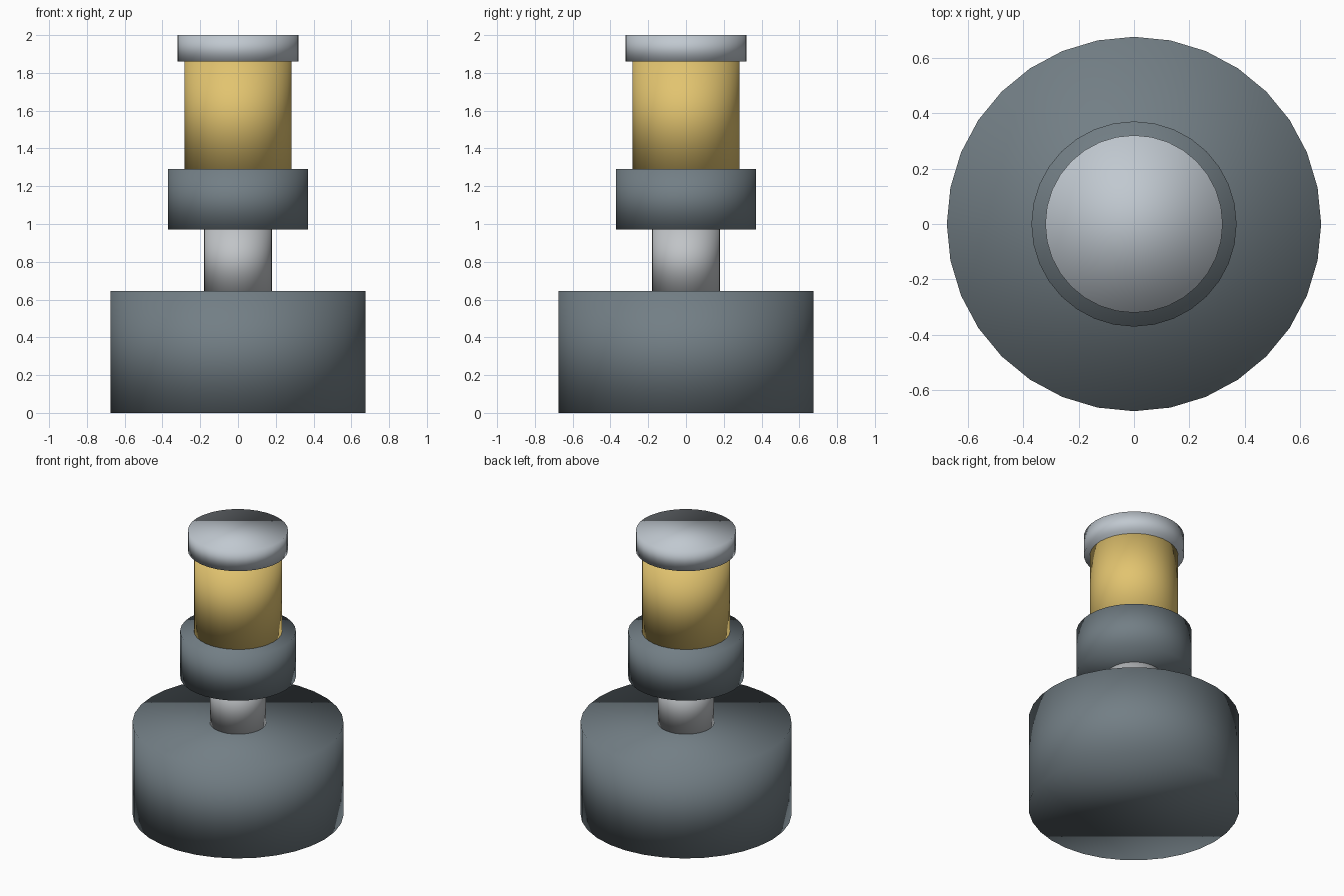
import bpy

cube = bpy.data.objects.get("Cube")
if cube:
    bpy.data.objects.remove(cube, do_unlink=True)


def material(name, rgb):
    mat = bpy.data.materials.new(name)
    mat.use_nodes = True
    color = (*rgb, 1.0)
    mat.diffuse_color = color
    mat.node_tree.nodes["Principled BSDF"].inputs["Base Color"].default_value = color
    return mat


slate = material("slate grey", (0.17, 0.21, 0.235))
silver = material("pale silver", (0.53, 0.58, 0.63))
steel = material("neutral steel", (0.53, 0.55, 0.57))
brass = material("warm brass", (0.76, 0.55, 0.16))


def drum(name, radius, bottom, top, mat):
    """Upright cylinder, softly shaded across its rims."""
    bpy.ops.mesh.primitive_cylinder_add(
        vertices=32, radius=radius, depth=top - bottom,
        location=(0, 0, (bottom + top) / 2))
    obj = bpy.context.object
    obj.name = obj.data.name = name
    obj.data.materials.append(mat)
    bpy.ops.object.shade_smooth()
    return obj


# Stacked parts, from the ground up
drum("base", 0.675, 0.0, 0.645, slate)
drum("stem", 0.18, 0.645, 0.97, steel)
drum("collar", 0.37, 0.97, 1.29, slate)
drum("barrel", 0.282, 1.29, 1.86, brass)
drum("cap", 0.32, 1.86, 2.0, silver)
